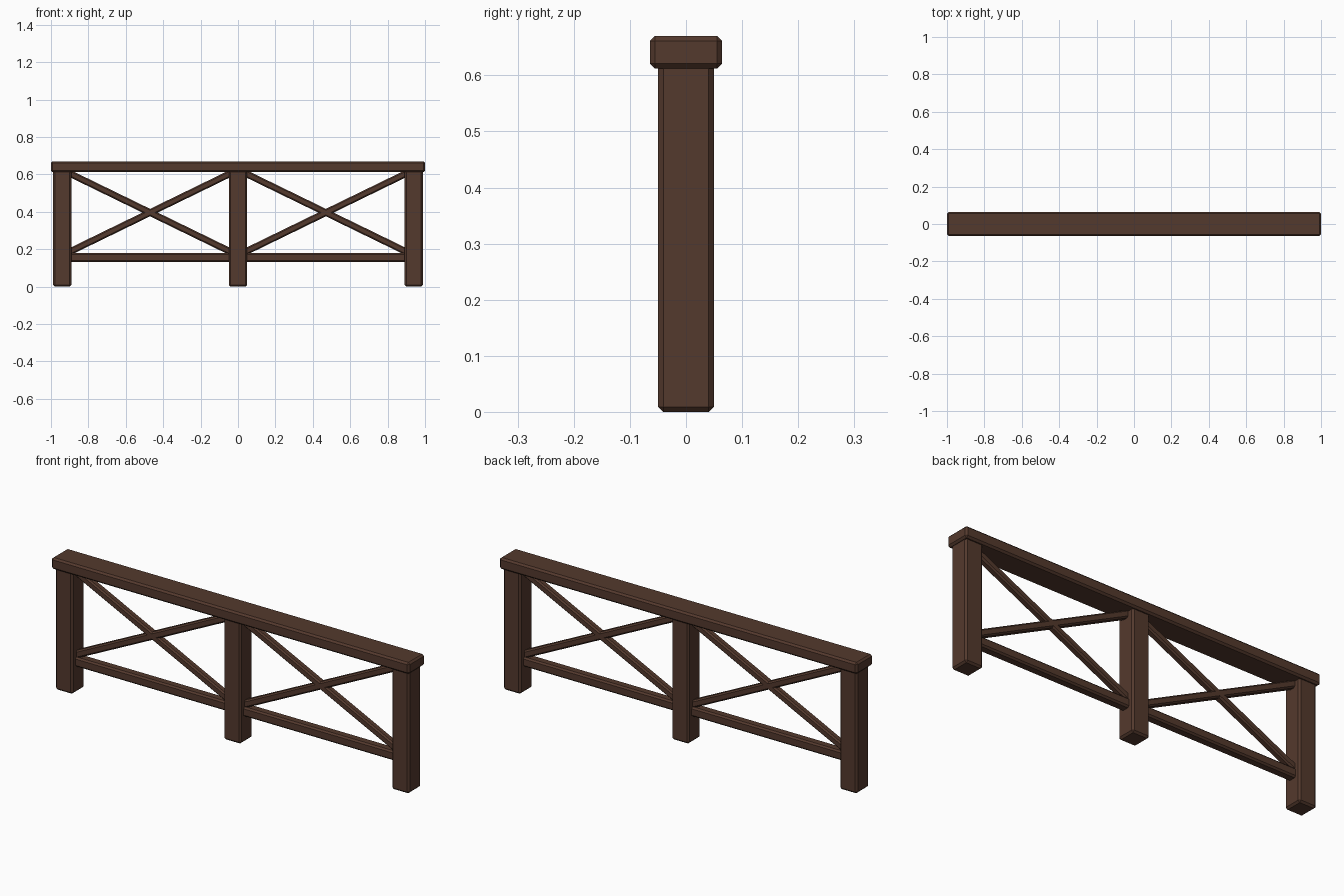
import bpy, math

if "Cube" in bpy.data.objects:
    bpy.data.objects.remove(bpy.data.objects["Cube"])

wood = bpy.data.materials.new("dark brown wood")
wood.diffuse_color = (0.088, 0.041, 0.026, 1)
wood.use_nodes = True
wood.node_tree.nodes["Principled BSDF"].inputs["Base Color"].default_value = wood.diffuse_color


def beam(name, size, loc, bevel, tilt=0.0):
    """Chamfered box, optionally tilted in the XZ plane."""
    bpy.ops.mesh.primitive_cube_add(size=1, location=loc)
    ob = bpy.context.object
    ob.name = name
    ob.scale = size
    bpy.ops.object.transform_apply(location=False, rotation=False, scale=True)
    ob.rotation_euler = (0, tilt, 0)
    mod = ob.modifiers.new("chamfer", 'BEVEL')
    mod.width = bevel
    mod.segments = 1
    ob.data.materials.append(wood)
    return ob


# Top rail
beam("top_rail", (2.0, 0.129, 0.058), (0, 0, 0.641), 0.009)

# Posts
for label, x in (("left", -0.94), ("middle", 0), ("right", 0.94)):
    beam(label + "_post", (0.097, 0.099, 0.63), (x, 0, 0.315), 0.009)

# Lower rails and crossed braces in each bay
tilt = math.atan(0.487)
for label, x in (("left", -0.47), ("right", 0.47)):
    beam(label + "_lower_rail", (0.88, 0.048, 0.048), (x, 0, 0.155), 0.008)
    for way, s in (("falling", 1), ("rising", -1)):
        beam(f"{label}_{way}_brace", (0.98, 0.036, 0.036), (x, 0, 0.396), 0.007, s * tilt)
